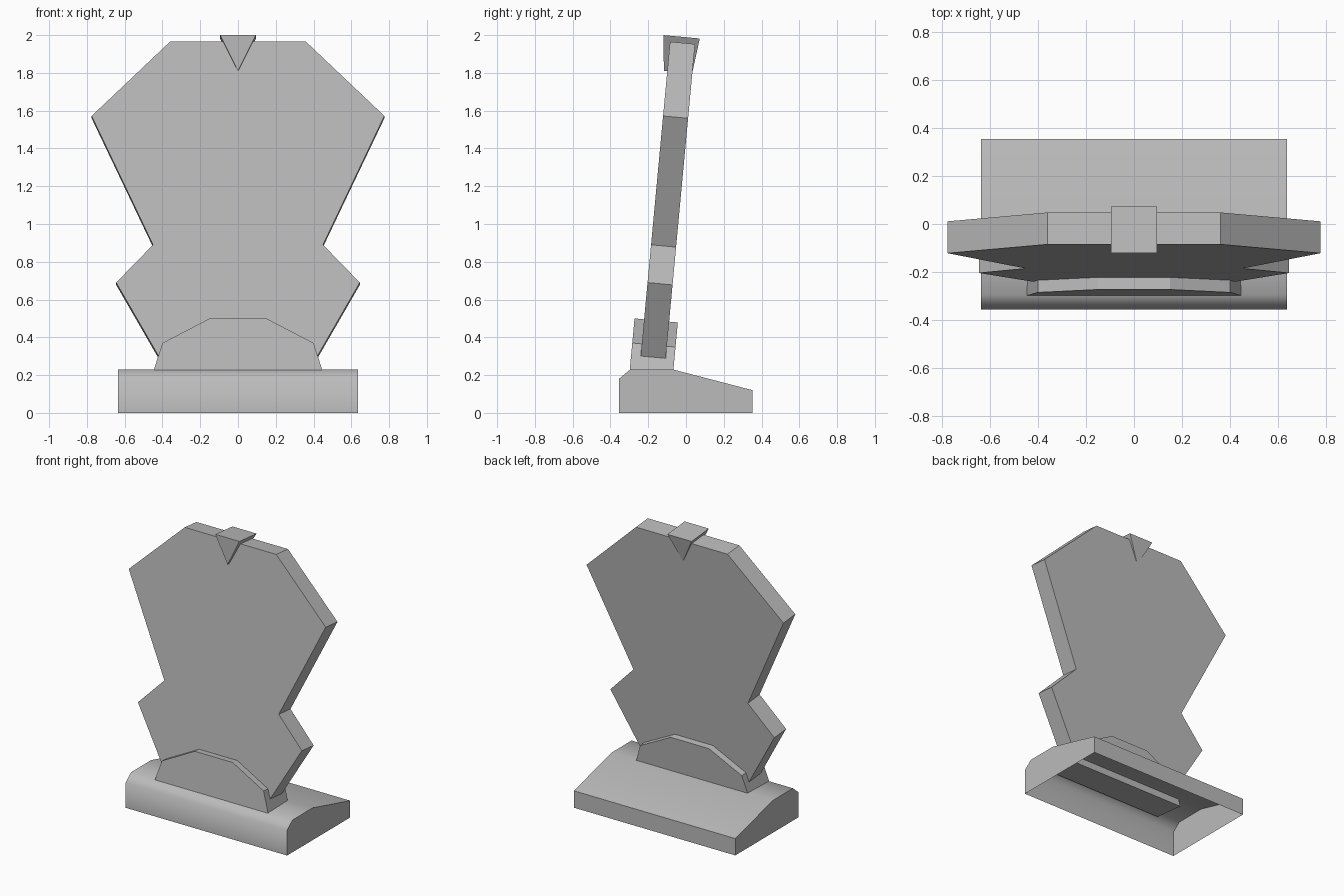
import bpy, bmesh, math
from mathutils import Vector

cube = bpy.data.objects.get("Cube")
if cube:
    bpy.data.objects.remove(cube, do_unlink=True)

GREY = (0.5, 0.5, 0.5, 1.0)
mat = bpy.data.materials.new("plain_grey")
mat.use_nodes = True
mat.diffuse_color = GREY
mat.node_tree.nodes["Principled BSDF"].inputs["Base Color"].default_value = GREY

LEAN = 0.0933  # backward lean of the upright parts (y per z)


def loft(name, ring_a, ring_b, open_edge=None):
    """Join two matching outlines into a capped solid, optionally leaving one side open."""
    bm = bmesh.new()
    a = [bm.verts.new(p) for p in ring_a]
    b = [bm.verts.new(p) for p in ring_b]
    n = len(a)
    bm.faces.new(a)
    bm.faces.new(b[::-1])
    for i in range(n):
        if i != open_edge:
            j = (i + 1) % n
            bm.faces.new((a[j], a[i], b[i], b[j]))
    bmesh.ops.recalc_face_normals(bm, faces=bm.faces[:])
    mesh = bpy.data.meshes.new(name)
    bm.to_mesh(mesh)
    bm.free()
    mesh.materials.append(mat)
    obj = bpy.data.objects.new(name, mesh)
    bpy.context.collection.objects.link(obj)
    return obj


def leaning_plate(name, half_outline, front_y, thickness):
    """Mirror a half outline of (x, z) points and extrude it square to the lean."""
    outline = half_outline + [(-x, z) for x, z in reversed(half_outline)]
    front = [Vector((x, front_y + z * LEAN, z)) for x, z in outline]
    depth = Vector((0, 1, -LEAN)).normalized() * thickness
    return loft(name, front, [p + depth for p in front])


# Base: hollow underneath, rounded front edge, sloping back
profile = [(-0.355, 0), (-0.355, 0.18), (-0.295, 0.23),
           (-0.07, 0.23), (0.353, 0.12), (0.353, 0)]
base = loft("base", [(-0.635, y, z) for y, z in profile],
            [(0.635, y, z) for y, z in profile], open_edge=len(profile) - 1)
bpy.ops.object.select_all(action='DESELECT')
base.select_set(True)
bpy.context.view_layer.objects.active = base
bpy.ops.object.shade_smooth_by_angle(angle=math.radians(60))

# Holder block gripping the panel, its foot passing through the base
leaning_plate("holder", [(0.455, 0.205), (0.445, 0.23), (0.4, 0.37), (0.15, 0.5)],
              -0.319, 0.23)

# Waisted upright panel
leaning_plate("panel", [(0.42, 0.3), (0.645, 0.69), (0.45, 0.89),
                        (0.775, 1.572), (0.36, 1.965)], -0.268, 0.133)

# Wedge clip over the top edge
loft("top_clip",
     [(-0.095, -0.12, 2.0), (0.095, -0.12, 2.0), (0, -0.117, 1.81)],
     [(-0.095, 0.073, 1.982), (0.095, 0.073, 1.982), (0, 0.033, 1.8)])
